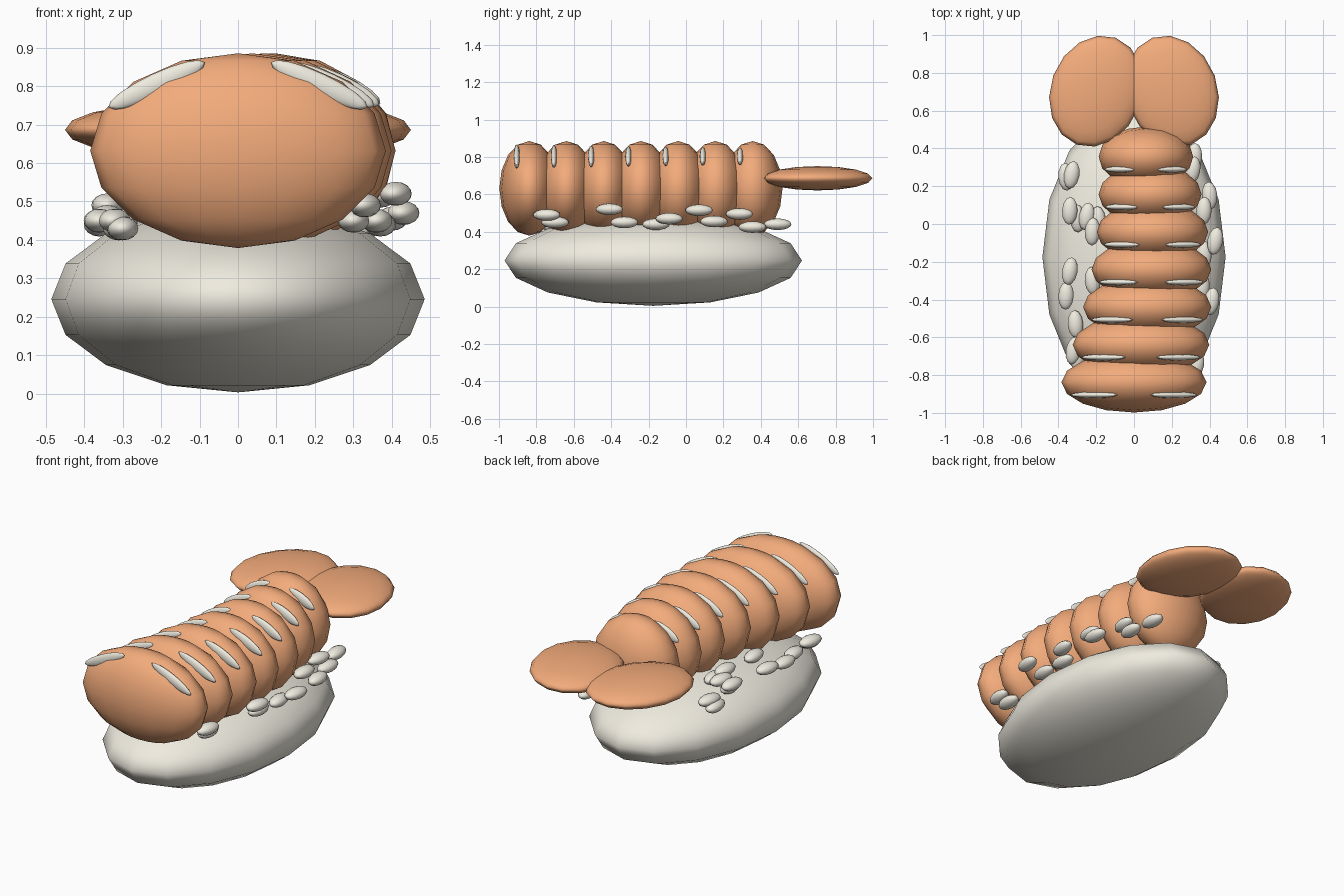
import bpy, math


def material(name, color):
    m = bpy.data.materials.new(name)
    m.diffuse_color = (*color, 1)
    return m


ORANGE = material("cooked_orange", (0.90, 0.41, 0.20))
WHITE = material("rice_white", (0.86, 0.83, 0.74))


def ellipsoid(name, loc, radii, mat, rot=(0, 0, 0), seg=16, rings=8):
    bpy.ops.mesh.primitive_uv_sphere_add(segments=seg, ring_count=rings,
                                         radius=1, location=loc, rotation=rot)
    ob = bpy.context.object
    ob.name = name
    ob.scale = radii
    ob.data.materials.append(mat)
    bpy.ops.object.shade_smooth()
    return ob


# Rice base
ellipsoid("rice_base", (0, -0.175, 0.246), (0.485, 0.795, 0.242), WHITE)

# Curved body segments, tapering to the back, each with two pale stripes
curve = [0, 0.037, 0.070, 0.092, 0.098, 0.085, 0.063]
for i, cx in enumerate(curve):
    rx = 0.384 - 0.0223 * i
    y = -0.838 + 0.199 * i
    ellipsoid(f"body_segment_{i + 1}", (cx, y, 0.632), (rx, 0.16, 0.253), ORANGE)
    for side, s in (("left", -1), ("right", 1)):
        ellipsoid(f"stripe_{side}_{i + 1}", (cx + s * 0.55 * rx, y - 0.067, 0.803),
                  (0.36 * rx, 0.017, 0.03), WHITE,
                  rot=(0, s * math.radians(25), 0), seg=12)

# Tail fins
for side, s in (("left", -1), ("right", 1)):
    ellipsoid(f"tail_fin_{side}", (s * 0.20, 0.703, 0.686), (0.242, 0.301, 0.065),
              ORANGE, rot=(0, 0, s * math.radians(20)))

# Loose rice grains along both flanks
grains = [
    (0.41, -0.41, 0.52), (0.36, -0.33, 0.45), (0.37, -0.16, 0.44),
    (0.43, -0.09, 0.47), (0.37, 0.07, 0.515), (0.40, 0.15, 0.455),
    (0.31, 0.285, 0.495), (0.32, 0.355, 0.425), (0.28, 0.49, 0.44),
    (0.33, -0.745, 0.49), (0.30, -0.70, 0.45),
    (-0.36, 0.25, 0.44), (-0.33, 0.26, 0.47), (-0.34, 0.07, 0.49),
    (-0.30, 0.03, 0.45), (-0.25, 0.04, 0.48), (-0.22, -0.04, 0.50),
    (-0.19, 0.02, 0.47), (-0.34, -0.25, 0.46), (-0.36, -0.38, 0.45),
    (-0.31, -0.53, 0.43), (-0.32, -0.67, 0.45), (-0.30, -0.70, 0.43),
    (-0.22, -0.30, 0.48),
]
for i, p in enumerate(grains):
    ellipsoid(f"rice_grain_{i + 1}", p, (0.041, 0.074, 0.031), WHITE,
              rot=(0, 0, math.radians((i * 7) % 21 - 10)), seg=12)
